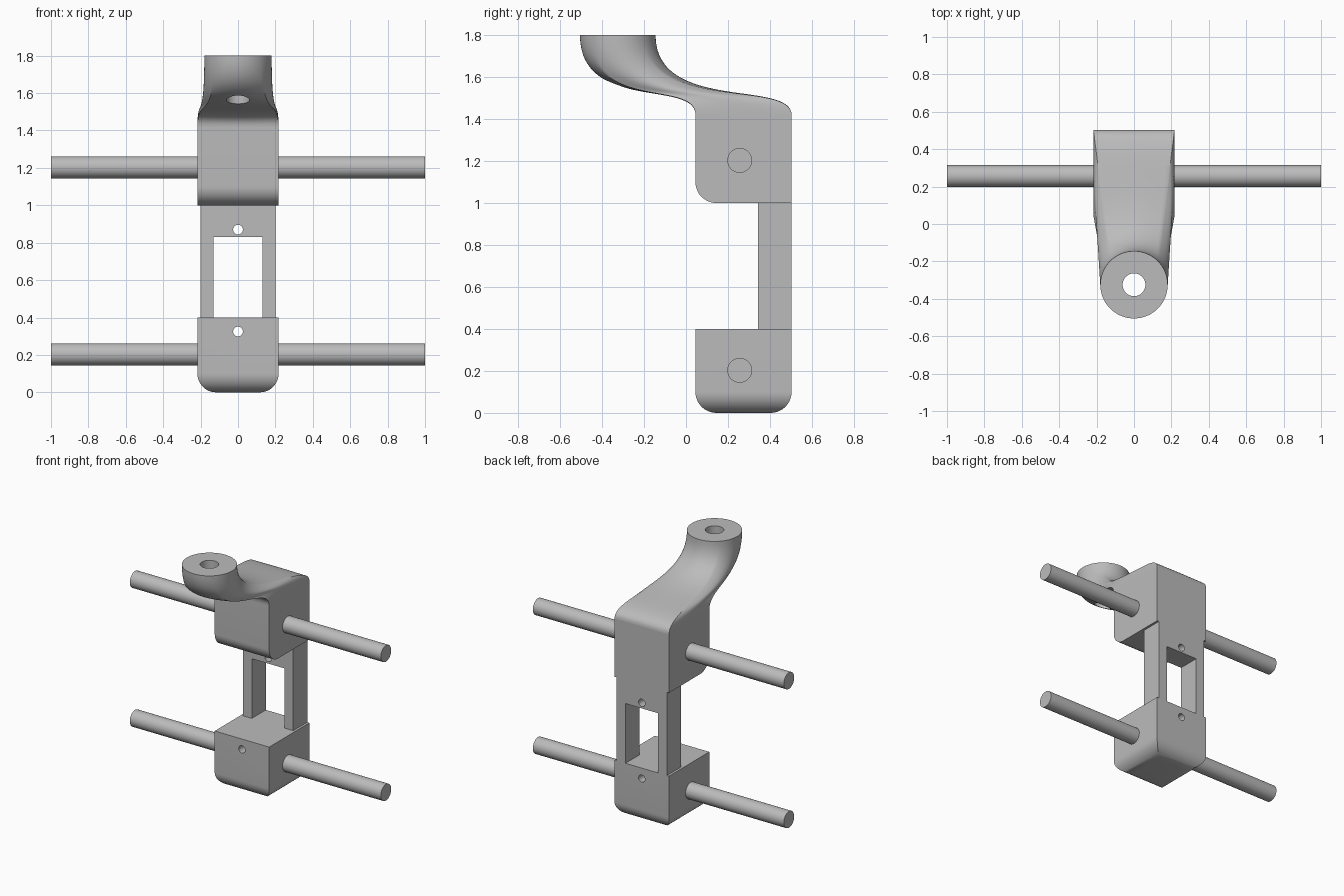
import bpy, bmesh, math
from mathutils import Vector, Matrix

cube = bpy.data.objects.get("Cube")
if cube:
    bpy.data.objects.remove(cube, do_unlink=True)

GREY = (0.5, 0.5, 0.5, 1)
mat = bpy.data.materials.new("plain_grey")
mat.use_nodes = True
mat.diffuse_color = GREY
mat.node_tree.nodes["Principled BSDF"].inputs["Base Color"].default_value = GREY

HALF_W = 0.217             # half width of both blocks
FRONT, BACK = 0.045, 0.503  # depth range of both blocks
ROUND = 0.1
NECK_Z, TOP_Z = 1.42, 1.8


def to_object(name, bm):
    bmesh.ops.recalc_face_normals(bm, faces=bm.faces)
    me = bpy.data.meshes.new(name)
    bm.to_mesh(me)
    bm.free()
    me.materials.append(mat)
    ob = bpy.data.objects.new(name, me)
    bpy.context.collection.objects.link(ob)
    return ob


def extrude(name, outline, axis, start, end):
    """Extrude a 2D outline along x (outline is y,z) or y (outline is x,z)."""
    bm = bmesh.new()
    place = (lambda p: (start, *p)) if axis == "x" else (lambda p: (p[0], start, p[1]))
    face = bm.faces.new([bm.verts.new(place(p)) for p in outline])
    moved = bmesh.ops.extrude_face_region(bm, geom=[face])["geom"]
    shift = Vector((1, 0, 0) if axis == "x" else (0, 1, 0)) * (end - start)
    bmesh.ops.translate(bm, vec=shift, verts=[g for g in moved if isinstance(g, bmesh.types.BMVert)])
    return to_object(name, bm)


def cylinder(name, axis, centre, radius, length, sides=48):
    bm = bmesh.new()
    bmesh.ops.create_cone(bm, cap_ends=True, segments=sides, radius1=radius, radius2=radius, depth=length)
    turn = {"x": Matrix.Rotation(math.pi / 2, 4, "Y"),
            "y": Matrix.Rotation(math.pi / 2, 4, "X"),
            "z": Matrix.Identity(4)}[axis]
    bmesh.ops.transform(bm, matrix=Matrix.Translation(centre) @ turn, verts=bm.verts)
    return to_object(name, bm)


def boolean(ob, tool, operation="DIFFERENCE"):
    mod = ob.modifiers.new("cut", "BOOLEAN")
    mod.operation, mod.object, mod.solver = operation, tool, "EXACT"
    bpy.context.view_layer.objects.active = ob
    bpy.ops.object.modifier_apply(modifier=mod.name)
    bpy.data.objects.remove(tool, do_unlink=True)


def rounded_base(left, right, bottom, top, both=True, steps=12):
    """Rectangle with its lower corners rounded."""
    pts = [(right, top), (left, top)]
    for i in range(steps + 1):
        a = math.pi + math.pi / 2 * i / steps
        pts.append((left + ROUND + ROUND * math.cos(a), bottom + ROUND + ROUND * math.sin(a)))
    if both:
        for i in range(steps + 1):
            a = 1.5 * math.pi + math.pi / 2 * i / steps
            pts.append((right - ROUND + ROUND * math.cos(a), bottom + ROUND + ROUND * math.sin(a)))
    else:
        pts.append((right, bottom))
    return pts


def bezier(a, b, c, d, t):
    s = 1 - t
    return a * s**3 + 3 * b * s * s * t + 3 * c * s * t * t + d * t**3


# Lower block: bottom edges rounded on all four sides, small hole through it
lower_block = extrude("lower_block", rounded_base(FRONT, BACK, 0, 0.4), "x", -HALF_W, HALF_W)
boolean(lower_block, extrude("cutter", rounded_base(-HALF_W, HALF_W, 0, 0.6), "y", -0.2, 0.8), "INTERSECT")
boolean(lower_block, cylinder("cutter", "y", (0, 0.3, 0.325), 0.026, 1))

# Upper block: only the front lower edge rounded
upper_block = extrude("upper_block", rounded_base(FRONT, BACK, 1.0, NECK_Z, both=False),
                      "x", -HALF_W, HALF_W)

# Connecting frame: two posts and a header with a small hole
posts = [(-0.2, 0.4), (-0.13, 0.4), (-0.13, 0.83), (0.13, 0.83),
         (0.13, 0.4), (0.2, 0.4), (0.2, 1.0), (-0.2, 1.0)]
frame = extrude("connecting_frame", posts, "y", 0.343, BACK)
boolean(frame, cylinder("cutter", "y", (0, 0.3, 0.87), 0.026, 1))

# Curved neck: loft from the block's rectangle to a circle, upright at both ends
SEGS, RINGS = 96, 40
mid_y, half_d = (FRONT + BACK) / 2, (BACK - FRONT) / 2
head_y, head_r = -0.325, 0.18
bm = bmesh.new()
rings = []
for r in range(RINGS + 1):
    t = r / RINGS
    ring = []
    for i in range(SEGS):
        a = 2 * math.pi * i / SEGS
        c, s = math.cos(a), math.sin(a)
        k = 1 / max(abs(c), abs(s))
        base = Vector((HALF_W * c * k, mid_y + half_d * s * k, NECK_Z))
        head = Vector((head_r * c, head_y + head_r * s, TOP_Z))
        ring.append(bm.verts.new(bezier(base, base + Vector((0, 0, 0.17)),
                                        head - Vector((0, 0, 0.37)), head, t)))
    rings.append(ring)
for low, high in zip(rings, rings[1:]):
    for i in range(SEGS):
        j = (i + 1) % SEGS
        bm.faces.new((low[i], low[j], high[j], high[i]))
bm.faces.new(rings[0])
bm.faces.new(rings[-1])
neck = to_object("curved_neck", bm)
boolean(neck, cylinder("cutter", "z", (0, head_y, 1.75), 0.061, 0.7))

# Cross rods
rods = [cylinder(f"{name}_rod", "x", (0, 0.256, z), 0.059, 2)
        for name, z in (("lower", 0.203), ("upper", 1.203))]

# Smooth the curves, keep the edges sharp
bpy.ops.object.select_all(action="DESELECT")
for ob in [lower_block, upper_block, frame, neck] + rods:
    ob.select_set(True)
bpy.context.view_layer.objects.active = neck
bpy.ops.object.shade_smooth_by_angle(angle=math.radians(30))
